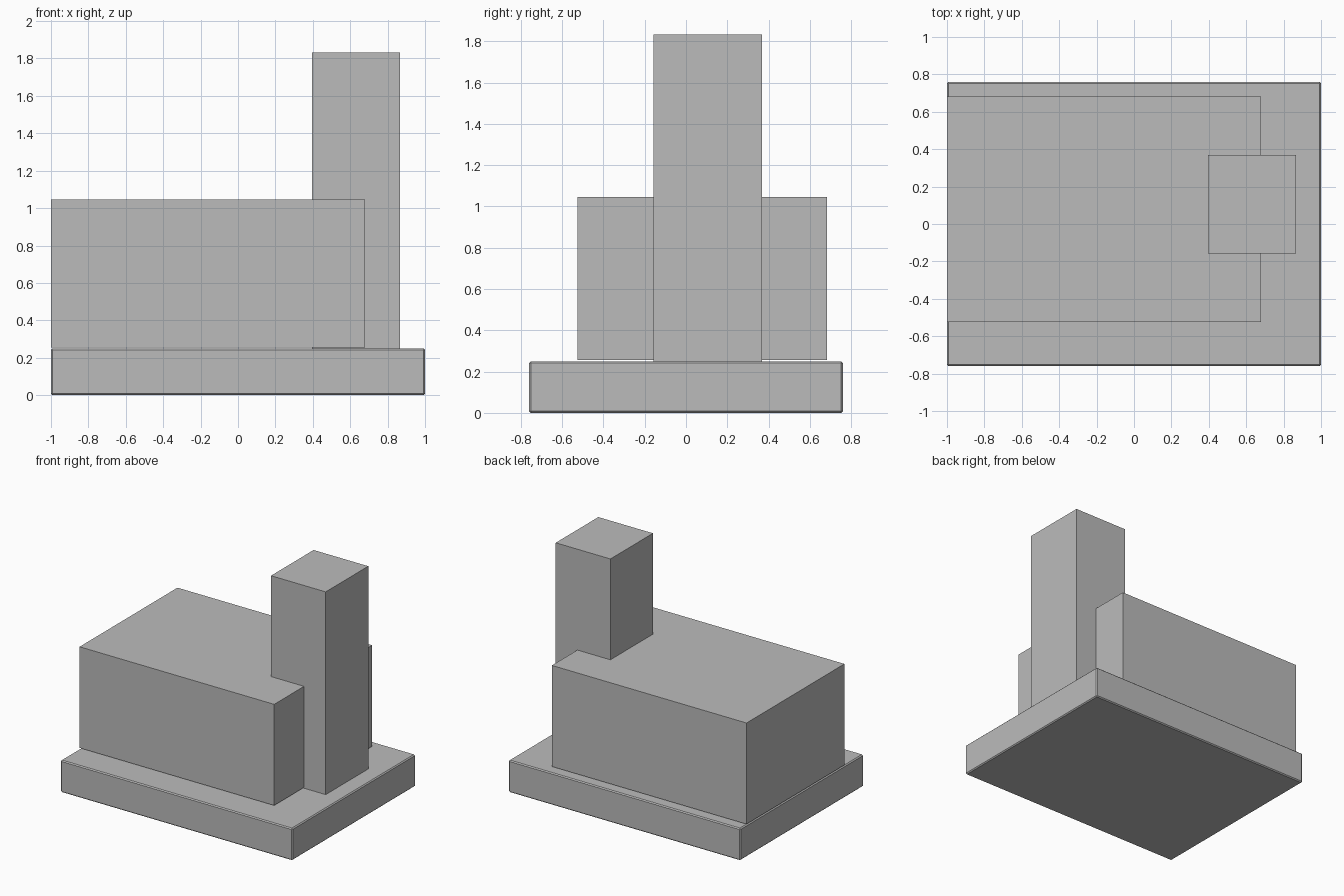
import bpy

# Remove the default cube
cube = bpy.data.objects.get("Cube")
if cube:
    bpy.data.objects.remove(cube, do_unlink=True)

# Single plain material
grey = bpy.data.materials.new("plain_grey")
grey.use_nodes = True
colour = (0.5, 0.5, 0.5, 1)
grey.diffuse_color = colour
shader = next(n for n in grey.node_tree.nodes if n.type == "BSDF_PRINCIPLED")
shader.inputs["Base Color"].default_value = colour


def block(name, low, high):
    """Box spanning two opposite corners."""
    centre = [(a + b) / 2 for a, b in zip(low, high)]
    size = [b - a for a, b in zip(low, high)]
    bpy.ops.mesh.primitive_cube_add(size=1, location=centre)
    obj = bpy.context.object
    obj.name = name
    obj.scale = size
    bpy.ops.object.transform_apply(location=False, rotation=False, scale=True)
    obj.data.materials.append(grey)
    return obj


# Base slab with a fine chamfer on every edge
slab = block("base_slab", (-1, -0.76, 0), (1, 0.76, 0.25))
chamfer = slab.modifiers.new("edge_chamfer", "BEVEL")
chamfer.width = 0.008
chamfer.segments = 1

# Main hall, flush with the right end of the slab
block("main_hall", (-1, -0.525, 0.256), (0.68, 0.682, 1.045))

# Tower rising through the left end of the hall
block("tower", (0.395, -0.157, 0.248), (0.867, 0.368, 1.832))
